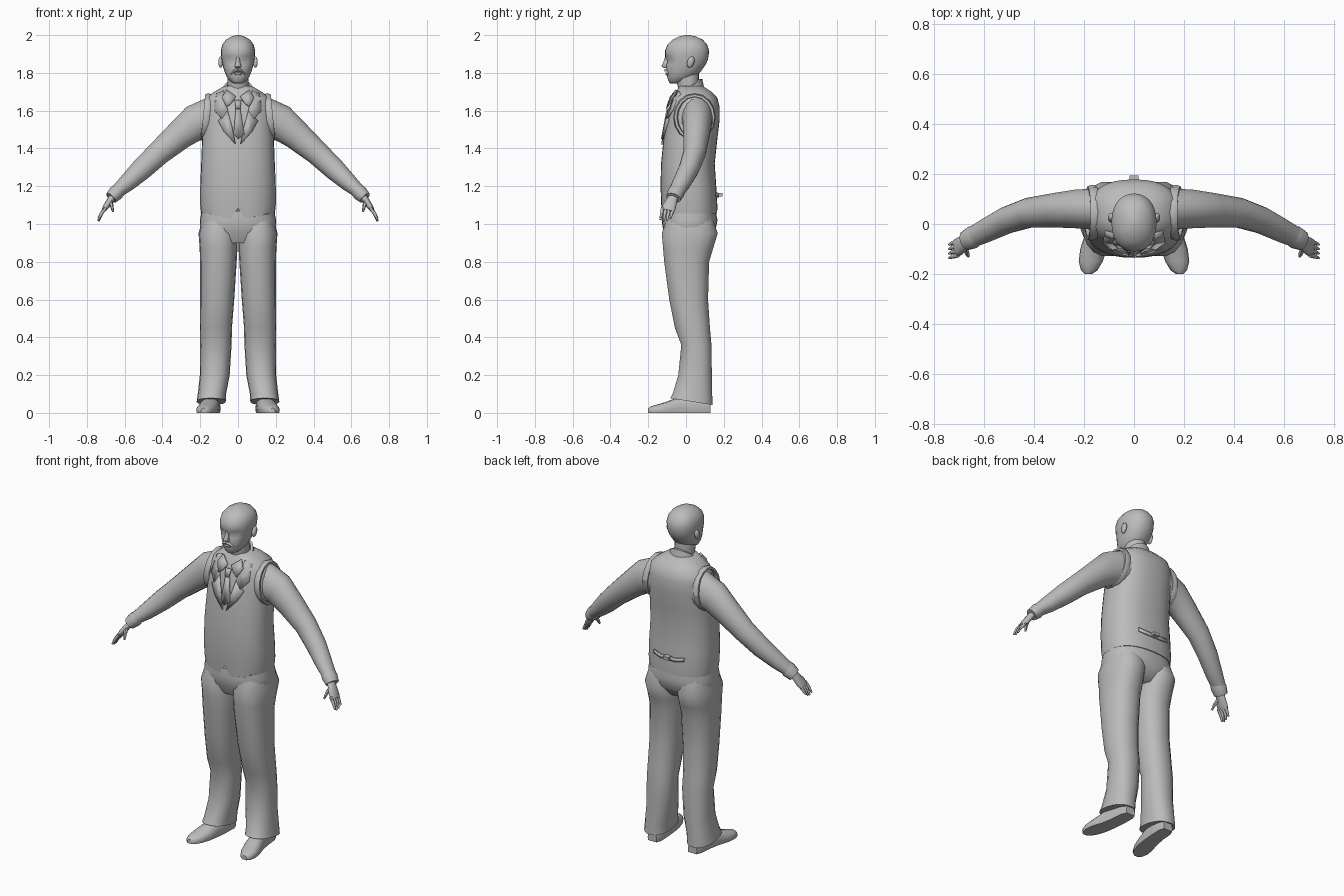
import bpy, bmesh, math
from mathutils import Vector
from mathutils.bvhtree import BVHTree

if bpy.data.objects.get("Cube"):
    bpy.data.objects.remove(bpy.data.objects["Cube"])

grey = bpy.data.materials.new("plain_grey")
grey.use_nodes = True
grey.diffuse_color = (0.5, 0.5, 0.5, 1)
grey.node_tree.nodes["Principled BSDF"].inputs["Base Color"].default_value = (0.5, 0.5, 0.5, 1)


def finish(name, bm, mirror=False, angle=45, thick=0):
    bmesh.ops.recalc_face_normals(bm, faces=bm.faces)
    me = bpy.data.meshes.new(name)
    bm.to_mesh(me)
    bm.free()
    me.materials.append(grey)
    ob = bpy.data.objects.new(name, me)
    bpy.context.collection.objects.link(ob)
    bpy.ops.object.select_all(action="DESELECT")
    ob.select_set(True)
    bpy.context.view_layer.objects.active = ob
    bpy.ops.object.shade_smooth_by_angle(angle=math.radians(angle))
    if thick:
        mod = ob.modifiers.new("thickness", "SOLIDIFY")
        mod.thickness, mod.offset = thick, 0
    if mirror:
        ob.modifiers.new("mirror", "MIRROR")
    return ob


def skin(rings, caps=True):
    """Bridge a list of closed rings."""
    bm = bmesh.new()
    rows = [[bm.verts.new(p) for p in r] for r in rings]
    n = len(rows[0])
    for a, b in zip(rows, rows[1:]):
        for i in range(n):
            bm.faces.new((a[i], a[(i + 1) % n], b[(i + 1) % n], b[i]))
    if caps:
        bm.faces.new(rows[0])
        bm.faces.new(rows[-1])
    return bm


def unit_oval(n, p):
    for i in range(n):
        t = 2 * math.pi * i / n
        c, s = math.cos(t), math.sin(t)
        yield (math.copysign(abs(c) ** (2 / p), c), math.copysign(abs(s) ** (2 / p), s))


def level(z, cx, rx, front, back, n=24, p=2.0, tilt=0):
    """Horizontal ring reaching from front to back."""
    cy, ry = (front + back) / 2, (back - front) / 2
    return [Vector((cx + rx * u, cy + ry * v, z + tilt * v)) for u, v in unit_oval(n, p)]


def limb(stations, n=14):
    """Rings square to a path; station = x, y, z, thickness, width."""
    pts = [Vector(s[:3]) for s in stations]
    rings = []
    for i, s in enumerate(stations):
        d = (pts[min(i + 1, len(pts) - 1)] - pts[max(i - 1, 0)]).normalized()
        up = d.cross(Vector((0, 1, 0))).normalized()
        side = up.cross(d)
        rings.append([pts[i] + up * s[3] * u + side * s[4] * v for u, v in unit_oval(n, 2)])
    return skin(rings)


# Waistcoat body with a pointed front hem
body = [(1.055, .195, -.126, .165), (1.1, .2, -.131, .166), (1.2, .2, -.135, .16),
        (1.32, .195, -.132, .152), (1.45, .19, -.119, .166), (1.55, .186, -.105, .178),
        (1.62, .184, -.088, .178), (1.67, .168, -.07, .165), (1.7, .125, -.052, .135),
        (1.73, .075, -.035, .09)]
bm = skin([level(z, 0, rx, f, b, 32, 2.4) for z, rx, f, b in body])
for v in bm.verts:
    if v.co.z < 1.06 and v.co.y < -.1:
        x = abs(v.co.x)
        v.co.z = 1.085 if x < .02 else 1.01 if x < .07 else 1.04
surface = BVHTree.FromBMesh(bm)
finish("waistcoat", bm, angle=50)


def plate(name, pts, lift=.008, back=False, mirror=True, thick=.008):
    """Thin panel laid on the waistcoat; pts are x, z."""
    s = 1 if back else -1
    bm = bmesh.new()
    vs = []
    for x, z in pts:
        hit = surface.ray_cast(Vector((x, s, z)), Vector((0, -s, 0)))[0]
        vs.append(bm.verts.new((x, (hit.y if hit else -.03) + s * lift, z)))
    bmesh.ops.triangulate(bm, faces=[bm.faces.new(vs)])
    finish(name, bm, mirror, 30, thick)


# Lapels, shirt front, tie and back strap
plate("lapel_upper", [(.075, 1.705), (.115, 1.69), (.125, 1.6), (.085, 1.555), (.055, 1.6)], .006)
plate("lapel_lower", [(.055, 1.6), (.105, 1.545), (.075, 1.49), (.012, 1.42), (.03, 1.51)], .006)
plate("collar_point", [(.012, 1.675), (.06, 1.71), (.085, 1.67), (.06, 1.62), (.035, 1.64)], .014)
plate("tie_knot", [(-.018, 1.655), (.018, 1.655), (.012, 1.61), (-.012, 1.61)], .014, False, False)
plate("tie_blade", [(-.012, 1.61), (.012, 1.61), (.034, 1.475), (.0, 1.45), (-.024, 1.48)], .009, False, False)
plate("back_strap", [(-.1, 1.15), (-.05, 1.14), (.05, 1.14), (.1, 1.15), (.1, 1.17),
                     (.05, 1.16), (-.05, 1.16), (-.1, 1.17)], .01, True, False)
bm = bmesh.new()
bmesh.ops.create_cube(bm, size=1)
for v in bm.verts:
    v.co = Vector((v.co.x * .035, .178 + v.co.y * .03, 1.155 + v.co.z * .018))
finish("strap_buckle", bm)

# Armhole edging around each shoulder
edge = []
for i in range(16):
    t = 2 * math.pi * i / 16
    c, s = math.cos(t), math.sin(t)
    mid = Vector((.168 - .012 * s, .045 + .1 * c, 1.565 + .115 * s))
    out = Vector((0, c, s))
    edge.append([mid + out * .012 * a + Vector((.02 * b, 0, 0)) for a, b in unit_oval(6, 2)])
finish("armhole_edge", skin(edge + edge[:1], False), True)

# Trousers
hips = [(1.1, .185, -.115, .15), (1.02, .202, -.129, .167), (.96, .2, -.12, .155), (.9, .165, -.09, .11)]
finish("trouser_seat", skin([level(z, 0, rx, f, b, 28, 2.4) for z, rx, f, b in hips]), angle=60)
leg = [(1.04, .1, .085, -.1, .14), (.95, .106, .103, -.13, .17), (.87, .103, .1, -.123, .145),
       (.8, .104, .097, -.117, .124), (.6, .11, .09, -.09, .118), (.45, .117, .085, -.06, .128),
       (.36, .117, .083, -.026, .136), (.2, .123, .079, -.042, .138), (.1, .138, .075, -.072, .14)]
rings = [level(*s, n=18, p=2.3) for s in leg]
rings.append(level(.06, .142, .077, -.085, .142, 18, 2.3, -.018))
finish("trouser_leg", skin(rings), True, 60)

# Shoes: flat-soled sections from heel to toe
shoe = [(.13, .133, .03, .055), (.1, .134, .042, .075), (.03, .138, .044, .09), (-.04, .148, .048, .085),
        (-.1, .162, .053, .06), (-.15, .173, .048, .045), (-.185, .179, .033, .035), (-.2, .182, .014, .025)]
rings = [[Vector((cx + w * u, y, max(0, h * (.3 + .7 * v)))) for u, v in unit_oval(16, 2.3)]
         for y, cx, w, h in shoe]
finish("shoe", skin(rings), True, 40)

# Sleeves and cuffs
finish("sleeve", limb([(.13, .06, 1.56, .115, .085), (.23, .06, 1.535, .095, .078),
                       (.31, .055, 1.47, .078, .07), (.42, .045, 1.375, .064, .06),
                       (.51, .015, 1.29, .058, .054), (.59, -.025, 1.215, .046, .048),
                       (.645, -.052, 1.168, .034, .042)], 18), True, 60)
finish("cuff", limb([(.625, -.045, 1.185, .036, .04), (.645, -.053, 1.165, .041, .046),
                     (.672, -.066, 1.138, .034, .04)]), True)

# Hands
finish("palm", limb([(.655, -.06, 1.155, .02, .026), (.677, -.075, 1.125, .018, .03),
                     (.7, -.09, 1.09, .016, .038), (.714, -.096, 1.07, .01, .034)], 10), True, 60)
for i, word in enumerate(("little", "ring", "middle", "index")):
    y = -.07 - .018 * i
    drop = (.0, .012, .016, .008)[i]
    finish(word + "_finger", limb([(.702, y, 1.085, .01, .01), (.723, y - .006, 1.055, .009, .009),
                                   (.739, y - .012, 1.03 - drop, .005, .005)], 6), True, 60)
finish("thumb", limb([(.677, -.09, 1.12, .012, .014), (.668, -.115, 1.095, .01, .011),
                      (.662, -.13, 1.065, .005, .006)], 6), True, 60)

# Neck and shirt collar
finish("neck", skin([level(z, 0, .056, f, .068, 20) for z, f in ((1.64, -.035), (1.72, -.042), (1.8, -.06))]))
finish("collar", skin([level(1.685, 0, .085, -.052, .1, 20, 2, .02), level(1.722, 0, .075, -.05, .086, 20, 2, .045),
                       level(1.722, 0, .062, -.044, .072, 20, 2, .045),
                       level(1.69, 0, .06, -.04, .07, 20, 2, .03)], False), False, 40)

# Head with sunken eye sockets
skull = [(1.745, .022, -.084, -.045), (1.755, .04, -.093, .0), (1.78, .06, -.1, .05), (1.81, .073, -.103, .08),
         (1.845, .082, -.104, .105), (1.868, .086, -.106, .115), (1.89, .089, -.111, .12),
         (1.92, .09, -.11, .122), (1.95, .083, -.098, .112), (1.975, .064, -.072, .09),
         (1.992, .036, -.038, .055), (2.0, .01, -.006, .02)]
bm = skin([level(z, 0, rx, f, b, 28, 2.2) for z, rx, f, b in skull])
for v in bm.verts:
    if abs(v.co.z - 1.868) < .005 and v.co.y < -.06 and .015 < abs(v.co.x) < .06:
        v.co.y += .013
finish("head", bm, False, 70)

# Nose, moustache, lips and ears
finish("nose", skin([level(1.825, 0, .012, -.116, -.09, 8), level(1.835, 0, .018, -.13, -.09, 8),
                     level(1.855, 0, .012, -.12, -.09, 8), level(1.885, 0, .008, -.111, -.09, 8)]), False, 70)
finish("moustache", limb([(0, -.108, 1.815, .007, .008), (.018, -.105, 1.811, .008, .009),
                          (.036, -.095, 1.795, .004, .005)], 8), True)
finish("lower_lip", skin([level(1.787, 0, .015, -.107, -.085, 10), level(1.795, 0, .02, -.11, -.085, 10),
                          level(1.801, 0, .016, -.105, -.085, 10)]))
bm = bmesh.new()
bmesh.ops.create_uvsphere(bm, u_segments=10, v_segments=8, radius=1)
for v in bm.verts:
    v.co = Vector((.092 + v.co.x * .013, .025 + v.co.y * .019 + v.co.z * .006, 1.857 + v.co.z * .03))
finish("ear", bm, True, 60)
